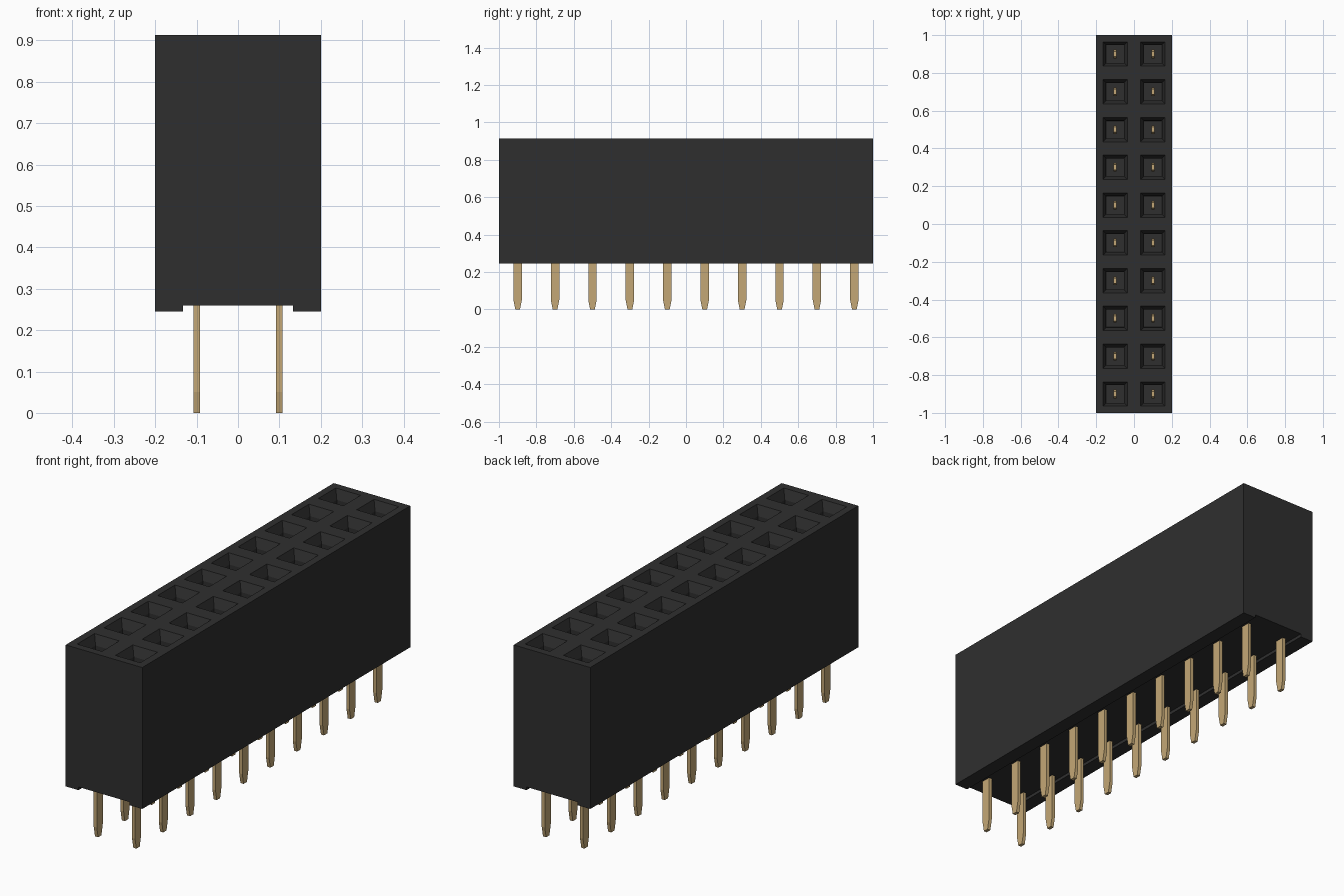
import bpy, bmesh
from mathutils import Vector

cube = bpy.data.objects.get("Cube")
if cube:
    bpy.data.objects.remove(cube, do_unlink=True)

HALF_X, HALF_Y = 0.2, 1.0
BOTTOM, TOP = 0.245, 0.913
PITCH, COUNT = 0.2, 10


def material(name, rgb):
    mat = bpy.data.materials.new(name)
    mat.use_nodes = True
    color = (*rgb, 1.0)
    mat.diffuse_color = color
    mat.node_tree.nodes["Principled BSDF"].inputs["Base Color"].default_value = color
    return mat


def finish(bm, name, mat):
    bmesh.ops.recalc_face_normals(bm, faces=bm.faces)
    mesh = bpy.data.meshes.new(name)
    bm.to_mesh(mesh)
    bm.free()
    mesh.materials.append(mat)
    obj = bpy.data.objects.new(name, mesh)
    bpy.context.collection.objects.link(obj)
    return obj


def prism(bm, points, offset):
    """Extrude a closed outline along the offset vector."""
    face = bm.faces.new([bm.verts.new(p) for p in points])
    result = bmesh.ops.extrude_face_region(bm, geom=[face])
    moved = [g for g in result["geom"] if isinstance(g, bmesh.types.BMVert)]
    bmesh.ops.translate(bm, verts=moved, vec=offset)


black = material("black plastic", (0.028, 0.028, 0.028))
gold = material("gold metal", (0.55, 0.39, 0.18))

# Housing: block with a shallow channel along its underside
bm = bmesh.new()
half_channel, channel_top = 0.133, 0.26
right_half = [(half_channel, channel_top), (half_channel, BOTTOM),
              (HALF_X, BOTTOM), (HALF_X, TOP)]
outline = right_half + [(-x, z) for x, z in reversed(right_half)]
prism(bm, [(x, -HALF_Y, z) for x, z in outline], Vector((0, 2 * HALF_Y, 0)))
bmesh.ops.recalc_face_normals(bm, faces=bm.faces)

# Divide the top into one square cell per socket
cuts = [((0, 0, 0), (1, 0, 0))]
cuts += [((0, -HALF_Y + i * PITCH, 0), (0, 1, 0)) for i in range(1, COUNT)]
for point, normal in cuts:
    top = [f for f in bm.faces if f.normal.z > 0.9 and f.calc_center_median().z > TOP - 0.01]
    geom = set(top)
    for f in top:
        geom.update(f.edges)
        geom.update(f.verts)
    bmesh.ops.bisect_plane(bm, geom=list(geom), plane_co=point, plane_no=normal)

# Sockets: square opening, sloped funnel, then a deep narrow shaft
cells = [f for f in bm.faces if f.normal.z > 0.9 and f.calc_center_median().z > TOP - 0.01]
bmesh.ops.inset_individual(bm, faces=cells, thickness=0.05)
bmesh.ops.inset_individual(bm, faces=cells, thickness=0.025, depth=-0.045)
bmesh.ops.inset_individual(bm, faces=cells, thickness=0.0005, depth=-0.45)
finish(bm, "housing", black)

# Pins: flat blades with tapered ends, reaching up into the sockets
blade = [(-0.0125, 0), (0.0125, 0), (0.0225, 0.05), (0.0225, 0.6),
         (0.014, 0.65), (-0.014, 0.65), (-0.0225, 0.6), (-0.0225, 0.05)]
thickness = 0.016
for side, x in (("right", -0.1), ("left", 0.1)):
    bm = bmesh.new()
    for i in range(COUNT):
        y = -HALF_Y + (i + 0.5) * PITCH
        prism(bm, [(x - thickness / 2, y + dy, z) for dy, z in blade],
              Vector((thickness, 0, 0)))
    finish(bm, side + "_pin_row", gold)
